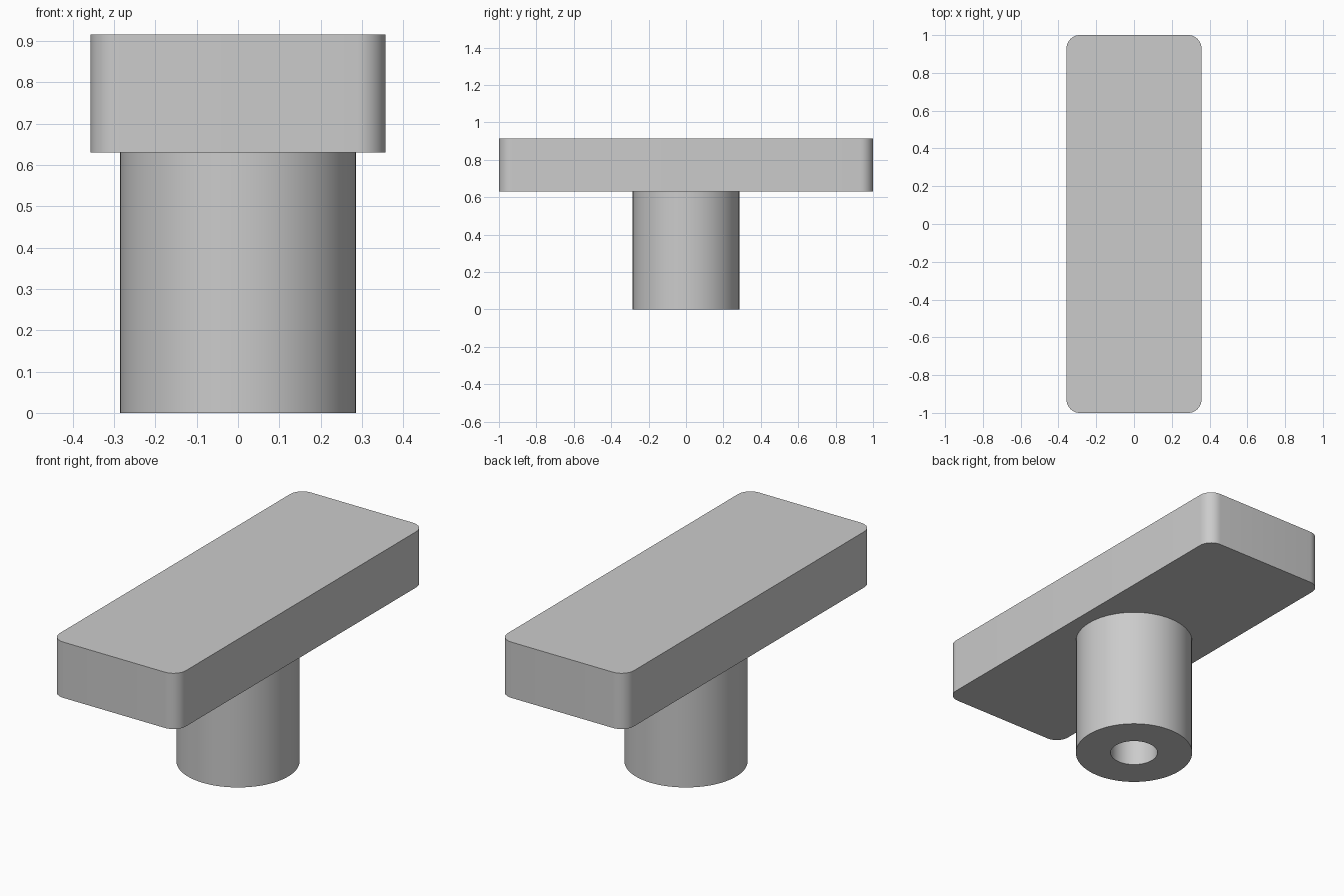
import bpy, bmesh, math

old = bpy.data.objects.get("Cube")
if old:
    bpy.data.objects.remove(old, do_unlink=True)

# Single flat colour
grey = bpy.data.materials.new("light grey")
grey.use_nodes = True
colour = (0.6, 0.6, 0.6, 1)
grey.diffuse_color = colour
grey.node_tree.nodes["Principled BSDF"].inputs["Base Color"].default_value = colour

PLATE_BOTTOM, PLATE_TOP = 0.63, 0.915
HALF_X, HALF_Y, CORNER = 0.357, 1.0, 0.07
STEM_R, BORE_R, BORE_DEPTH = 0.285, 0.115, 0.57


def finish(name, bm):
    """Turn a bmesh into a smooth-shaded object with sharp edges kept."""
    bmesh.ops.recalc_face_normals(bm, faces=bm.faces)
    mesh = bpy.data.meshes.new(name)
    bm.to_mesh(mesh)
    bm.free()
    mesh.materials.append(grey)
    obj = bpy.data.objects.new(name, mesh)
    bpy.context.collection.objects.link(obj)
    bpy.ops.object.select_all(action="DESELECT")
    obj.select_set(True)
    bpy.context.view_layer.objects.active = obj
    bpy.ops.object.shade_smooth_by_angle(angle=math.radians(30))
    return obj


# Top plate: block with rounded vertical corners
bm = bmesh.new()
bmesh.ops.create_cube(bm, size=1)
for v in bm.verts:
    v.co.x *= 2 * HALF_X
    v.co.y *= 2 * HALF_Y
    v.co.z = PLATE_TOP if v.co.z > 0 else PLATE_BOTTOM
upright = [e for e in bm.edges if abs(e.verts[0].co.z - e.verts[1].co.z) > 0.1]
bmesh.ops.bevel(bm, geom=upright, offset=CORNER, segments=10,
                profile=0.5, affect="EDGES")
finish("top_plate", bm)

# Stem: turned profile with a blind bore in its lower end
bm = bmesh.new()
profile = [(STEM_R, PLATE_BOTTOM), (STEM_R, 0), (BORE_R, 0),
           (BORE_R, BORE_DEPTH), (0, BORE_DEPTH)]
verts = [bm.verts.new((r, 0, z)) for r, z in profile]
edges = [bm.edges.new(pair) for pair in zip(verts, verts[1:])]
bmesh.ops.spin(bm, geom=verts + edges, cent=(0, 0, 0), axis=(0, 0, 1),
               angle=math.tau, steps=72)
bmesh.ops.remove_doubles(bm, verts=bm.verts, dist=0.0001)
# Close the stem where it meets the plate so normals face outward
rim = [e for e in bm.edges if e.is_boundary]
bmesh.ops.contextual_create(bm, geom=rim)
finish("stem", bm)
